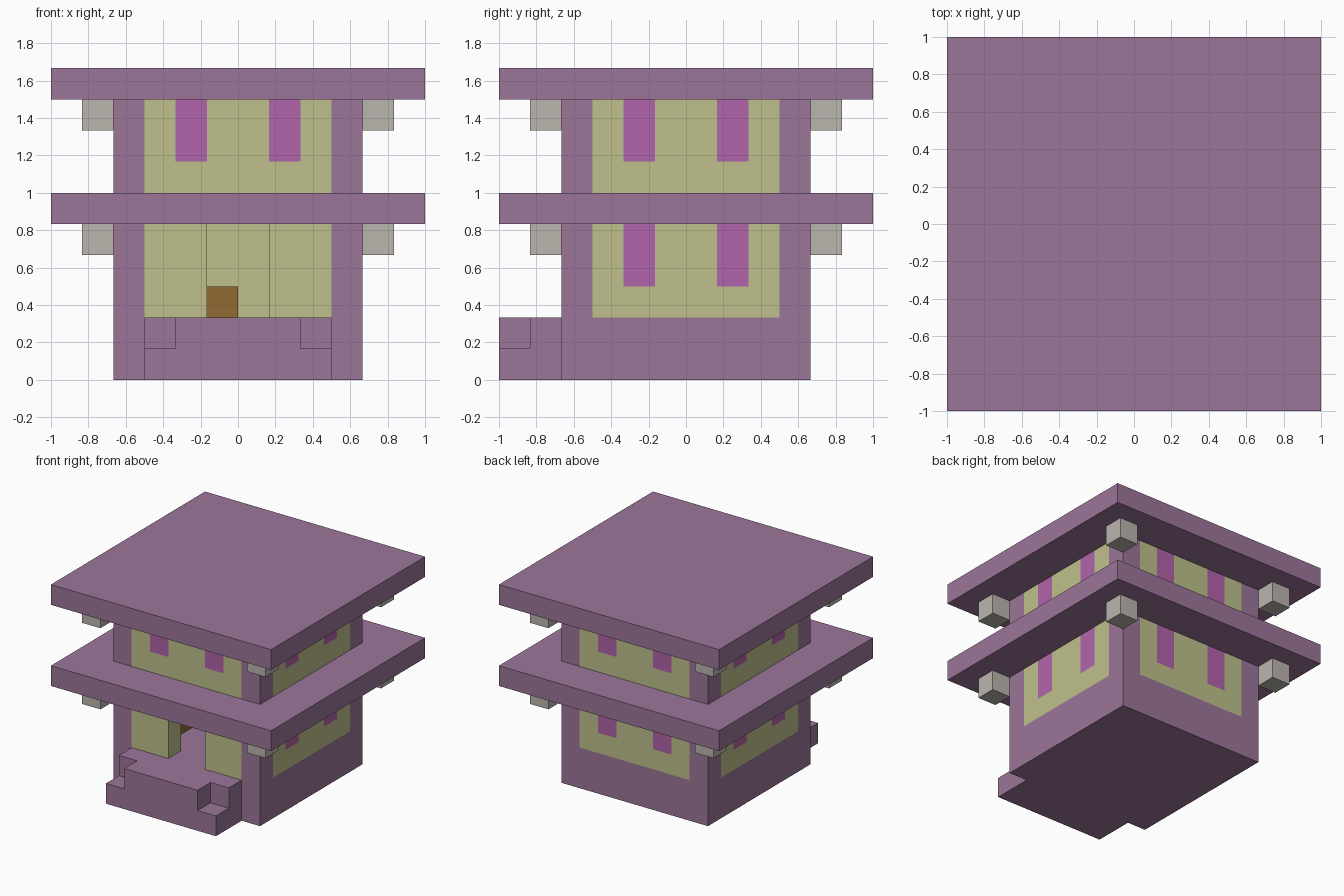
import bpy, bmesh
from mathutils import Vector

cube = bpy.data.objects.get("Cube")
if cube:
    bpy.data.objects.remove(cube)

U = 1 / 6  # one building block


def material(name, rgb):
    m = bpy.data.materials.new(name)
    m.use_nodes = True
    m.diffuse_color = (*rgb, 1)
    m.node_tree.nodes["Principled BSDF"].inputs["Base Color"].default_value = (*rgb, 1)
    return m


PURPLE = material("dusty purple", (0.33, 0.18, 0.32))
CREAM = material("pale yellow stone", (0.52, 0.53, 0.26))
GLASS = material("magenta glass", (0.445, 0.127, 0.40))
GREY = material("warm grey", (0.50, 0.46, 0.42))
BROWN = material("brown wood", (0.28, 0.145, 0.032))


def finish(name, bm, mats):
    me = bpy.data.meshes.new(name)
    bm.to_mesh(me)
    bm.free()
    for m in mats:
        me.materials.append(m)
    ob = bpy.data.objects.new(name, me)
    bpy.context.collection.objects.link(ob)
    return ob


def prism(name, outline, z0, z1, mat):
    """Extrude a plan outline, all measured in blocks."""
    bm = bmesh.new()
    face = bm.faces.new([bm.verts.new((x * U, y * U, z0 * U)) for x, y in outline])
    ext = bmesh.ops.extrude_face_region(bm, geom=[face], use_keep_orig=True)
    top = [v for v in ext["geom"] if isinstance(v, bmesh.types.BMVert)]
    bmesh.ops.translate(bm, verts=top, vec=(0, 0, (z1 - z0) * U))
    bmesh.ops.recalc_face_normals(bm, faces=bm.faces)
    return finish(name, bm, [mat])


def box(name, x0, x1, y0, y1, z0, z1, mat):
    return prism(name, [(x0, y0), (x1, y0), (x1, y1), (x0, y1)], z0, z1, mat)


def storey(name, z0, z1, door):
    """Square ring of walls with corner posts, windows and an optional doorway."""
    bm = bmesh.new()
    for half in (4, 3):
        verts = bmesh.ops.create_cube(bm, size=1)["verts"]
        bmesh.ops.scale(bm, verts=verts, vec=(2 * half * U, 2 * half * U, (z1 - z0) * U))
        bmesh.ops.translate(bm, verts=verts, vec=(0, 0, (z0 + z1) / 2 * U))
        if half == 3:  # inner skin faces the room
            bmesh.ops.reverse_faces(bm, faces=list({f for v in verts for f in v.link_faces}))
    bm.normal_update()
    caps = [f for f in bm.faces if abs(f.normal.z) > 0.5]
    bmesh.ops.delete(bm, geom=caps, context="FACES_ONLY")

    # cut lines of posts, windows and doorway
    cuts = [(Vector((0, 0, (z1 - 2) * U)), Vector((0, 0, 1)))]
    for k in (-3, -2, -1, 1, 2, 3):
        for axis in (Vector((1, 0, 0)), Vector((0, 1, 0))):
            cuts.append((axis * k * U, axis))
    for co, no in cuts:
        geom = bm.verts[:] + bm.edges[:] + bm.faces[:]
        bmesh.ops.bisect_plane(bm, geom=geom, plane_co=co, plane_no=no)
    bm.normal_update()

    opening = []
    for f in bm.faces:
        c = f.calc_center_median() / U
        across = abs(c.x if abs(f.normal.y) > 0.5 else c.y)
        front = abs(f.normal.y) > 0.5 and c.y < 0
        if across > 3:
            f.material_index = 0
        elif 1 < across < 2 and c.z > z1 - 2 and not (door and front):
            f.material_index = 2
        else:
            f.material_index = 1
        if door and front and across < 1:
            opening.append(f)

    # doorway with solid jambs
    if door:
        bmesh.ops.delete(bm, geom=opening, context="FACES")
        for side in (-U, U):
            rim = [e for e in bm.edges if e.is_boundary
                   and all(abs(v.co.x - side) < 1e-4 and v.co.y < 0 for v in e.verts)
                   and abs(e.verts[0].co.z - e.verts[1].co.z) > 0.01]
            for f in bmesh.ops.bridge_loops(bm, edges=rim)["faces"]:
                f.material_index = 1
    finish(name, bm, [PURPLE, CREAM, GLASS])


# Base and notched porch
box("base", -4, 4, -4, 4, 0, 2, PURPLE)
box("porch_step", -3, 3, -6, -4, 0, 1, PURPLE)
prism("porch_platform", [(-2, -6), (2, -6), (2, -5), (3, -5), (3, -4),
                         (-3, -4), (-3, -5), (-2, -5)], 1, 2, PURPLE)

# Walls and the two overhanging roofs
storey("lower_walls", 2, 5, True)
box("lower_roof", -6, 6, -6, 6, 5, 6, PURPLE)
storey("upper_walls", 6, 9, False)
box("upper_roof", -6, 6, -6, 6, 9, 10, PURPLE)

# Lamps hung under every roof corner
for level, z in (("lower", 5), ("upper", 9)):
    for side, x in (("left", 4), ("right", -5)):
        for end, y in (("front", -5), ("back", 4)):
            box(f"{level}_lamp_{end}_{side}", x, x + 1, y, y + 1, z - 1, z, GREY)

# Wooden bench inside, along the right and back walls
prism("bench", [(-3, -2), (-2, -2), (-2, 2), (0, 2), (0, 3), (-3, 3)], 2, 3, BROWN)
